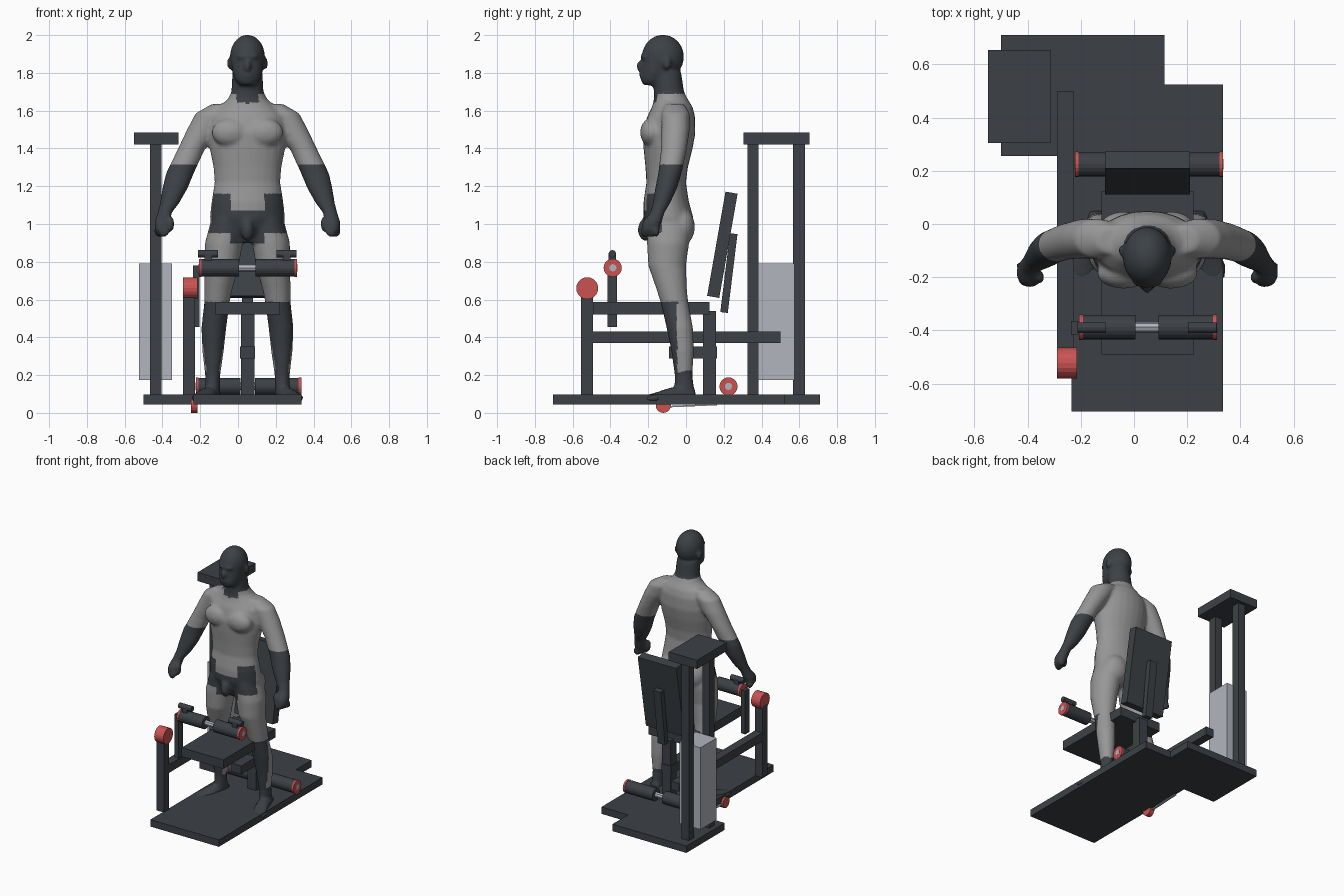
import bpy, bmesh, math
from mathutils import Matrix, Vector

cube = bpy.data.objects.get("Cube")
if cube:
    bpy.data.objects.remove(cube, do_unlink=True)


def material(name, r, g, b):
    m = bpy.data.materials.new(name)
    m.use_nodes = True
    m.diffuse_color = (r, g, b, 1)
    m.node_tree.nodes["Principled BSDF"].inputs["Base Color"].default_value = (r, g, b, 1)
    return m


DARK = material("charcoal", .045, .053, .061)
SKIN = material("mid grey", .31, .31, .31)
RED = material("red", .6, .085, .085)
STEEL = material("light steel", .44, .46, .51)


def finish(name, bm, mat, centre=(0, 0, 0)):
    bmesh.ops.recalc_face_normals(bm, faces=bm.faces)
    mesh = bpy.data.meshes.new(name)
    bm.to_mesh(mesh)
    bm.free()
    mesh.materials.append(mat)
    ob = bpy.data.objects.new(name, mesh)
    ob.location = centre
    bpy.context.collection.objects.link(ob)
    return ob


def box(name, xs, ys, zs, mat=DARK, tilt=0):
    bm = bmesh.new()
    size = [b - a for a, b in (xs, ys, zs)]
    bmesh.ops.create_cube(bm, size=1, matrix=Matrix.Diagonal((*size, 1)))
    ob = finish(name, bm, mat, [(a + b) / 2 for a, b in (xs, ys, zs)])
    ob.rotation_euler.x = math.radians(tilt)
    return ob


def rod(name, x0, x1, y, z, r, mat=DARK, sides=20):
    bm = bmesh.new()
    bmesh.ops.create_cone(bm, cap_ends=True, segments=sides, radius1=r, radius2=r,
                          depth=x1 - x0, matrix=Matrix.Rotation(math.pi / 2, 4, 'Y'))
    return finish(name, bm, mat, ((x0 + x1) / 2, y, z))


# Base platform: one L-shaped plate
bm = bmesh.new()
outline = [(-.235, -.705), (.335, -.705), (.335, .525), (.115, .525),
           (.115, .71), (-.5, .71), (-.5, .255), (-.235, .255)]
plate = bm.faces.new([bm.verts.new((x, y, .045)) for x, y in outline])
top = bmesh.ops.extrude_face_region(bm, geom=[plate])["geom"]
bmesh.ops.translate(bm, vec=(0, 0, .052), verts=[v for v in top if isinstance(v, bmesh.types.BMVert)])
finish("platform", bm, DARK)

# Weight tower
box("tower_front_post", (-.465, -.405), (.325, .385), (.095, 1.42))
box("tower_rear_post", (-.465, -.405), (.567, .63), (.095, 1.42))
box("tower_cap", (-.55, -.315), (.305, .655), (1.42, 1.485))
box("weight_stack", (-.523, -.35), (.382, .575), (.175, .79), STEEL)

# Side frame
SIDE = (-.29, -.227)
box("side_post", SIDE, (-.555, -.493), (.095, .63))
box("side_rail", SIDE, (-.493, .5), (.37, .432))
rod("pivot_drum", -.29, -.215, -.523, .66, .058, RED)
box("roller_lever", (-.237, -.203), (-.415, -.365), (.455, .78))

# Seat and its support
box("seat", (-.123, .223), (-.493, .125), (.52, .587))
box("seat_post", (.015, .087), (.09, .16), (.095, .54))
box("seat_bracket", (.01, .09), (-.09, .165), (.288, .352))

# Tilted backrest with a rear strut
box("backrest", (-.11, .21), (.16, .225), (.61, 1.17), tilt=-10)
box("backrest_strut", (.02, .08), (.207, .247), (.53, .95), tilt=-7)


# Padded rollers with red end caps
def roller(name, x0, x1, gap0, gap1, y, z, r):
    rod(name + "_axle", x0 - .002, x1 + .002, y, z, .02, STEEL, 8)
    for side, a, b in (("right", x0 + .012, gap0), ("left", gap1, x1 - .012)):
        rod(f"{name}_{side}_pad", a, b, y, z, r - .002)
    for side, a in (("right", x0), ("left", x1 - .014)):
        rod(f"{name}_{side}_cap", a, a + .014, y, z, r, RED)


roller("upper_roller", -.206, .312, .005, .093, -.388, .768, .048)
roller("lower_roller", -.222, .335, .012, .09, .225, .14, .048)
for side, x in (("right", -.213), ("left", .203)):
    rod(side + "_grip", x, x + .108, -.39, .842, .02, DARK, 12)
    box(side + "_grip_stem", (x + .035, x + .075), (-.41, -.37), (.79, .84))

# Small pulley and link below the platform
rod("under_pulley", -.25, -.215, -.12, .04, .04, RED)
box("under_link", (-.24, -.225), (-.12, .165), (.034, .042), STEEL, tilt=2.5)

# ---- Standing figure: overlapping lofts and ellipsoids fused into one skin ----
MID = .05
body = bmesh.new()


def loft(stations, upright=True, sides=24):
    """Stations are x, y, z, half width, half depth (or height)."""
    rings = []
    for x, y, z, a, b in stations:
        ring = []
        for i in range(sides):
            t = math.tau * i / sides
            u, v = a * math.cos(t), b * math.sin(t)
            ring.append(body.verts.new((x + u, y + v, z) if upright else (x + u, y, z + v)))
        rings.append(ring)
    for lo, hi in zip(rings, rings[1:]):
        for i in range(sides):
            j = (i + 1) % sides
            body.faces.new((lo[i], lo[j], hi[j], hi[i]))
    body.faces.new(rings[0][::-1])
    body.faces.new(rings[-1])


def blob(x, y, z, a, b, c):
    m = Matrix.Translation((x, y, z)) @ Matrix.Diagonal((a, b, c, 1))
    bmesh.ops.create_uvsphere(body, u_segments=20, v_segments=14, radius=1, matrix=m)


# Torso: height, half width, front, back
torso = [(.9, .12, -.17, .0), (.96, .18, -.2, .035), (1.03, .2, -.225, .04),
         (1.12, .19, -.225, .015), (1.22, .174, -.21, .0), (1.3, .18, -.215, .01),
         (1.4, .2, -.225, .035), (1.48, .21, -.23, .05), (1.57, .2, -.205, .048),
         (1.62, .155, -.18, .035), (1.66, .105, -.17, .01), (1.7, .085, -.17, -.01),
         (1.8, .08, -.18, -.025)]
loft([(MID, (f + k) / 2, z, w, (k - f) / 2) for z, w, f, k in torso])
blob(MID, -.215, .97, .035, .04, .06)

# Head
blob(MID, -.122, 1.885, .093, .112, .117)
jaw = [(1.735, .04, -.225, -.13), (1.76, .064, -.24, -.11), (1.8, .078, -.238, -.08),
       (1.87, .088, -.23, -.05)]
loft([(MID, (f + k) / 2, z, w, (k - f) / 2) for z, w, f, k in jaw])
blob(MID, -.24, 1.835, .018, .024, .03)
blob(MID, -.222, 1.887, .06, .02, .014)
blob(MID, -.234, 1.787, .03, .015, .014)

arm = [(.13, -.06, 1.635, .06, .05), (.185, -.055, 1.585, .09, .075), (.235, -.055, 1.5, .085, .075),
       (.3, -.065, 1.39, .072, .068), (.357, -.085, 1.27, .074, .062), (.383, -.105, 1.19, .067, .058),
       (.412, -.13, 1.11, .051, .046), (.438, -.152, 1.06, .038, .038), (.45, -.18, 1.01, .042, .052),
       (.458, -.19, .965, .032, .045)]
leg = [(.1, -.09, 1.03, .09, .115), (.125, -.095, .9, .1, .112), (.135, -.1, .78, .09, .1),
       (.155, -.075, .65, .074, .08), (.162, -.06, .58, .067, .073), (.178, -.033, .45, .066, .07),
       (.182, -.018, .33, .057, .06), (.184, -.013, .2, .04, .047), (.185, -.008, .1, .04, .055)]
foot = [(.182, .05, .09, .035, .03), (.19, 0, .1, .044, .045), (.215, -.09, .092, .05, .04),
        (.24, -.16, .08, .058, .028), (.25, -.21, .075, .04, .02)]
for s in (-1, 1):
    for path, upright in ((arm, True), (leg, True), (foot, False)):
        loft([(MID + s * d, y, z, a, b) for d, y, z, a, b in path], upright)
    # Chest, seat, ears, thumb and curled fingers
    blob(MID + s * .09, -.185, 1.485, .1, .058, .075)
    blob(MID + s * .09, -.025, .985, .095, .072, .1)
    blob(MID + s * .094, -.1, 1.85, .014, .022, .034)
    blob(MID + s * .405, -.2, 1.0, .017, .025, .045)
    for k in range(4):
        blob(MID + s * (.465 - .008 * k), -.155 - .023 * k, .962, .03, .014, .032)

figure = finish("standing_figure", body, SKIN)
figure.data.materials.append(DARK)
bpy.context.view_layer.objects.active = figure
remesh = figure.modifiers.new("fuse", 'REMESH')
remesh.mode = 'VOXEL'
remesh.voxel_size = .011
soften = figure.modifiers.new("soften", 'SMOOTH')
soften.factor = .5
soften.iterations = 4
for mod in ("fuse", "soften"):
    bpy.ops.object.modifier_apply(modifier=mod)


def is_dark(c):
    d = abs(c.x - MID)
    head = c.z > 1.69 or (c.z > 1.64 and d < .06 and c.y < -.1)
    forearm = d > .24 and .85 < c.z < 1.315
    briefs = c.y < -.13 and d < .21 and (.95 < c.z < 1.16 if d > .09 else .9 < c.z < 1.07)
    calf = c.y > -.045 and c.z > .22
    return head or forearm or briefs or (c.z < .585 and not calf)


for poly in figure.data.polygons:
    poly.material_index = int(is_dark(poly.center))
    poly.use_smooth = True
